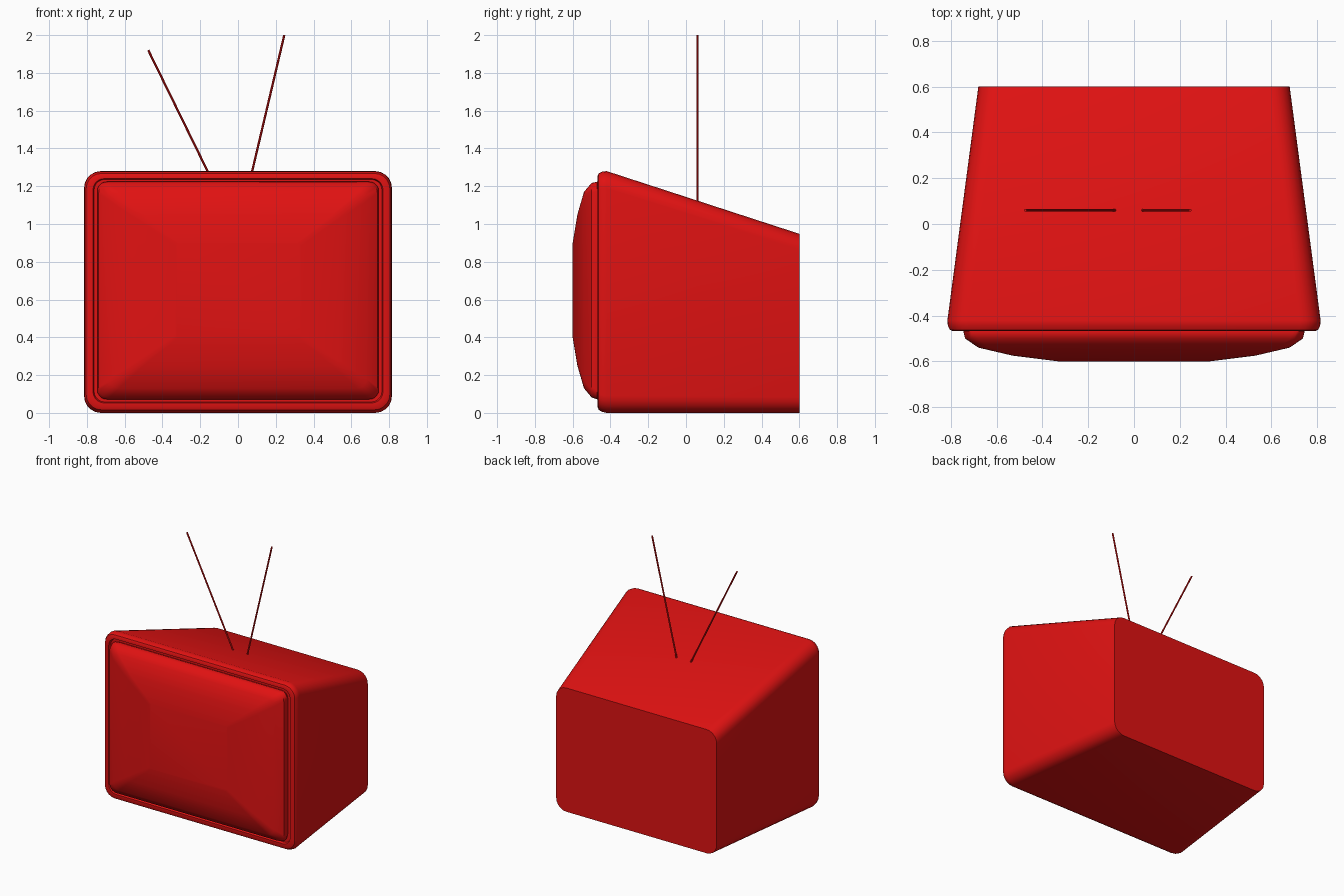
import bpy, bmesh, math
from mathutils import Vector

if "Cube" in bpy.data.objects:
    bpy.data.objects.remove(bpy.data.objects["Cube"])

red = bpy.data.materials.new("red_plastic")
red.diffuse_color = (0.75, 0.006, 0.006, 1)
red.use_nodes = True
red.node_tree.nodes["Principled BSDF"].inputs["Base Color"].default_value = red.diffuse_color


def finish(obj, angle=35):
    obj.data.materials.append(red)
    bpy.ops.object.select_all(action='DESELECT')
    obj.select_set(True)
    bpy.context.view_layer.objects.active = obj
    bpy.ops.object.shade_smooth_by_angle(angle=math.radians(angle))


def rounded_rect(y, hw, z0, z1, r, steps=5):
    """Rounded rectangle in the xz plane at depth y."""
    pts = []
    corners = [(hw - r, z1 - r), (r - hw, z1 - r), (r - hw, z0 + r), (hw - r, z0 + r)]
    for q, (cx, cz) in enumerate(corners):
        for i in range(steps + 1):
            a = math.pi / 2 * (q + i / steps)
            pts.append((cx + r * math.cos(a), y, cz + r * math.sin(a)))
    return pts


def loft(name, sections, angle=35):
    """Skin a row of rounded rectangles and cap both ends."""
    bm = bmesh.new()
    rings = [[bm.verts.new(p) for p in rounded_rect(*s)] for s in sections]
    n = len(rings[0])
    for a, b in zip(rings, rings[1:]):
        for i in range(n):
            j = (i + 1) % n
            bm.faces.new((a[i], a[j], b[j], b[i]))
    bm.faces.new(rings[0])
    bm.faces.new(rings[-1])
    bmesh.ops.recalc_face_normals(bm, faces=bm.faces[:])
    mesh = bpy.data.meshes.new(name)
    bm.to_mesh(mesh)
    bm.free()
    obj = bpy.data.objects.new(name, mesh)
    bpy.context.collection.objects.link(obj)
    finish(obj, angle)


# Tapered cabinet with rounded front lip and a stepped recess for the screen
loft("cabinet", [
    (0.60, 0.680, 0.000, 0.948, 0.085),
    (-0.42, 0.815, 0.000, 1.280, 0.090),
    (-0.445, 0.813, 0.006, 1.277, 0.090),
    (-0.462, 0.804, 0.016, 1.268, 0.082),
    (-0.468, 0.790, 0.030, 1.256, 0.070),
    (-0.468, 0.768, 0.052, 1.240, 0.060),
    (-0.450, 0.762, 0.058, 1.236, 0.056),
    (-0.450, 0.740, 0.080, 1.218, 0.050),
])

# Bulging picture tube
loft("screen", [
    (-0.445, 0.735, 0.080, 1.215, 0.050),
    (-0.470, 0.745, 0.072, 1.224, 0.050),
    (-0.500, 0.738, 0.082, 1.217, 0.055),
    (-0.540, 0.680, 0.130, 1.170, 0.050),
    (-0.575, 0.530, 0.250, 1.050, 0.030),
    (-0.600, 0.330, 0.400, 0.900, 0.015),
], 40)


# Two thin aerial rods
def rod(name, start, end, radius=0.006):
    a, b = Vector(start), Vector(end)
    bpy.ops.mesh.primitive_cylinder_add(vertices=10, radius=radius, depth=(b - a).length,
                                        location=(a + b) / 2)
    obj = bpy.context.object
    obj.name = name
    obj.rotation_euler = (b - a).to_track_quat('Z', 'Y').to_euler()
    finish(obj)


rod("aerial_left", (-0.078, 0.06, 1.11), (-0.475, 0.06, 1.92))
rod("aerial_right", (0.035, 0.06, 1.11), (0.245, 0.06, 2.0))
